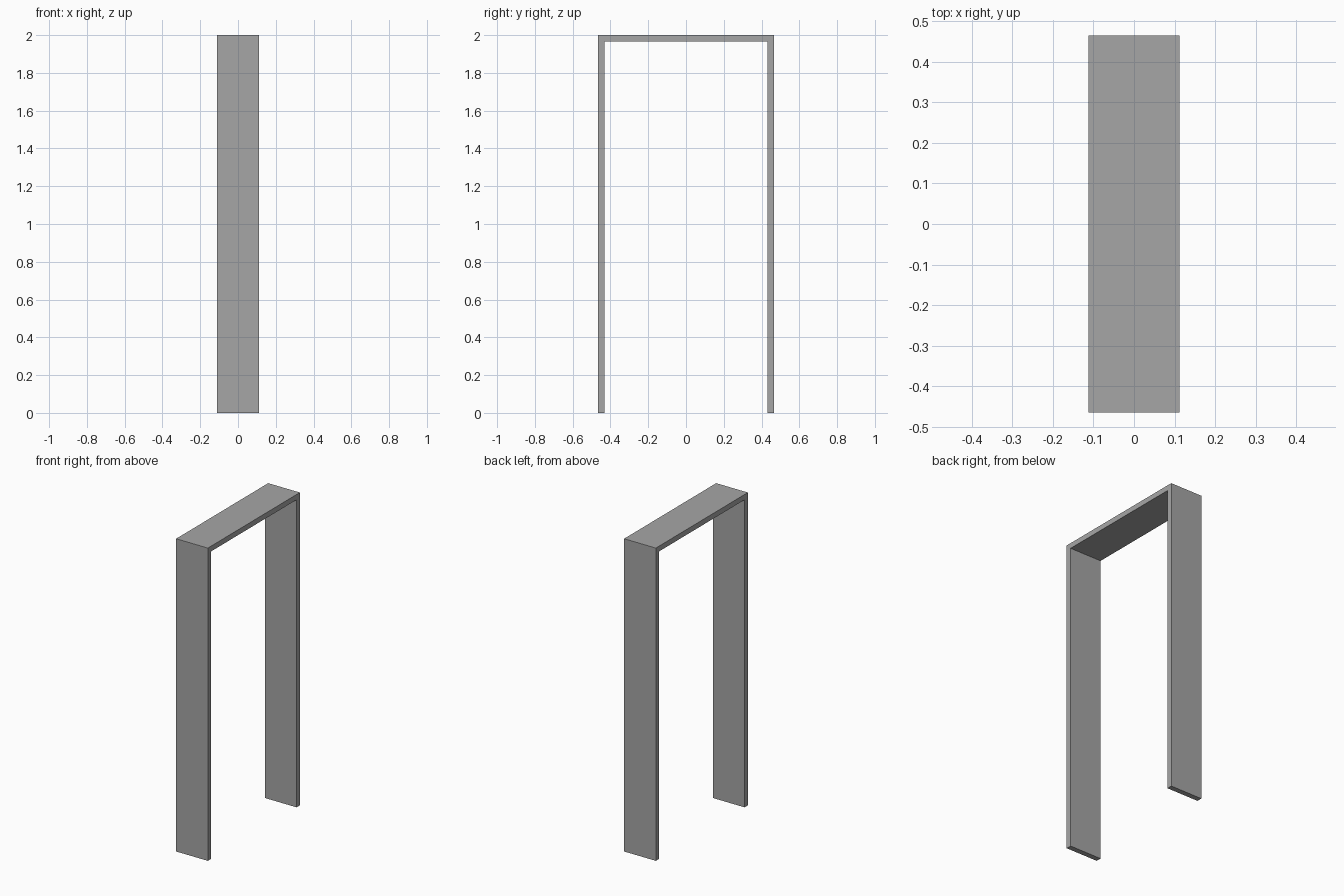
import bpy
import bmesh

cube = bpy.data.objects.get("Cube")
if cube:
    bpy.data.objects.remove(cube, do_unlink=True)

HALF_WIDTH, HALF_SPAN, HEIGHT, THICK = 0.112, 0.465, 2.0, 0.034

# Plain grey finish
grey = bpy.data.materials.new("plain grey")
grey.use_nodes = True
colour = (0.38, 0.38, 0.38, 1)
grey.diffuse_color = colour
grey.node_tree.nodes["Principled BSDF"].inputs["Base Color"].default_value = colour

# Door frame: one arch-shaped profile (two jambs and a lintel), extruded through its depth
inner, soffit = HALF_SPAN - THICK, HEIGHT - THICK
half = [(HALF_SPAN, 0), (HALF_SPAN, HEIGHT), (inner, soffit), (inner, 0)]
outer_side, inner_side = half[:2], half[2:]
profile = (outer_side + [(-y, z) for y, z in reversed(outer_side)]
           + [(-y, z) for y, z in reversed(inner_side)] + inner_side)

bm = bmesh.new()
face = bm.faces.new([bm.verts.new((-HALF_WIDTH, y, z)) for y, z in profile])
extruded = bmesh.ops.extrude_face_region(bm, geom=[face])["geom"]
bmesh.ops.translate(bm, vec=(2 * HALF_WIDTH, 0, 0),
                    verts=[v for v in extruded if isinstance(v, bmesh.types.BMVert)])
bmesh.ops.recalc_face_normals(bm, faces=bm.faces)

mesh = bpy.data.meshes.new("door_frame")
bm.to_mesh(mesh)
bm.free()
mesh.materials.append(grey)
frame = bpy.data.objects.new("door_frame", mesh)
bpy.context.collection.objects.link(frame)
